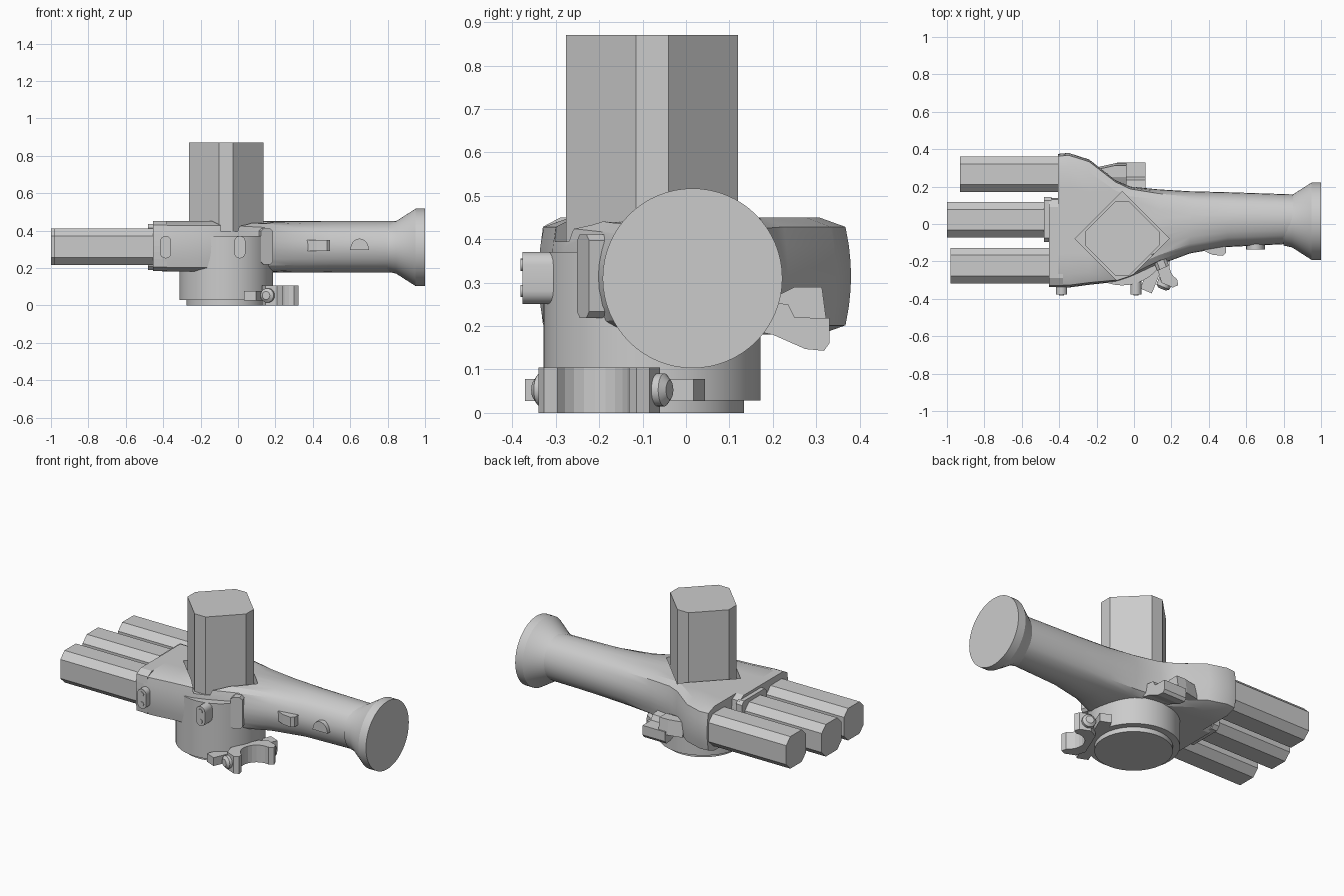
import bpy, bmesh, math
from mathutils import Vector

if "Cube" in bpy.data.objects:
    bpy.data.objects.remove(bpy.data.objects["Cube"])

CX, CY = -0.063, -0.078      # axis of the upright prism and the base
AY, AZ = 0.015, 0.312        # axis of the handle


def finish(name, bm, smooth=False):
    bmesh.ops.recalc_face_normals(bm, faces=bm.faces)
    me = bpy.data.meshes.new(name)
    bm.to_mesh(me)
    bm.free()
    ob = bpy.data.objects.new(name, me)
    bpy.context.collection.objects.link(ob)
    if smooth:
        bpy.ops.object.select_all(action='DESELECT')
        ob.select_set(True)
        bpy.context.view_layer.objects.active = ob
        bpy.ops.object.shade_smooth_by_angle(angle=math.radians(25))
    return ob


def loft(name, rings, smooth=False):
    bm = bmesh.new()
    vs = [[bm.verts.new(p) for p in r] for r in rings]
    n = len(vs[0])
    for a, b in zip(vs, vs[1:]):
        for i in range(n):
            j = (i + 1) % n
            bm.faces.new((a[i], a[j], b[j], b[i]))
    bm.faces.new(vs[0])
    bm.faces.new(vs[-1])
    return finish(name, bm, smooth)


def prism(name, pts, axis, a, b, smooth=False):
    """Extrude a 2D outline along x (pts y,z), y (pts x,z) or z (pts x,y)."""
    put = {'x': lambda p, t: (t, p[0], p[1]),
           'y': lambda p, t: (p[0], t, p[1]),
           'z': lambda p, t: (p[0], p[1], t)}[axis]
    return loft(name, [[put(p, t) for p in pts] for t in (a, b)], smooth)


def circle(cx, cy, r, n=64):
    return [(cx + r * math.cos(2 * math.pi * i / n), cy + r * math.sin(2 * math.pi * i / n)) for i in range(n)]


def octagon(cx, cy, hx, hy, c):
    return [(cx + x, cy + y) for x, y in (
        (hx, c - hy), (hx, hy - c), (hx - c, hy), (c - hx, hy),
        (-hx, hy - c), (-hx, c - hy), (c - hx, -hy), (hx - c, -hy))]


def stadium(cx, cz, hw, hh, n=8):
    """Upright slot outline."""
    pts = []
    for s in (1, -1):
        for i in range(n + 1):
            a = math.pi * i / n
            pts.append((cx + s * hw * math.cos(a), cz + s * (hh - hw + hw * math.sin(a))))
    return pts


def section(x, y0, y1, z0, z1, box):
    """Body slice: blends an ellipse (0) into a chamfered rectangle (1)."""
    k = 1.84
    out = []
    for q in range(4):
        for d in (0, 13, 27, 40, 50, 63, 77):
            a = math.radians(d + 90 * q)
            c, s = math.cos(a), math.sin(a)
            m = 1 + box * (1 / max(abs(c), abs(s), (abs(c) + abs(s)) / k) - 1)
            # sides bulge slightly outward at mid height
            bulge = 1 - 0.05 * box * abs(s * m) ** 2
            out.append((x, (y0 + y1) / 2 + (y1 - y0) / 2 * c * m * bulge,
                        (z0 + z1) / 2 + (z1 - z0) / 2 * s * m))
    return out


# body: flat palm running into a round handle
body = loft("palm_and_handle", [section(*s) for s in (
    (-0.405, -0.34, 0.375, 0.18, 0.45, 1),
    (-0.35, -0.34, 0.38, 0.18, 0.45, 1),
    (-0.24, -0.325, 0.345, 0.18, 0.45, 1),
    (-0.10, -0.31, 0.235, 0.18, 0.45, 1),
    (-0.02, -0.285, 0.20, 0.18, 0.45, 0.9),
    (0.13, -0.22, 0.185, 0.178, 0.45, 0.6),
    (0.30, -0.157, 0.175, 0.175, 0.45, 0.3),
    (0.50, -0.123, 0.17, 0.175, 0.45, 0.1),
    (0.86, -0.105, 0.158, 0.175, 0.45, 0))], True)
front = loft("palm_front_step", [section(x, -0.338, 0.14, 0.183, 0.45, 1) for x in (-0.455, -0.38)])
prism("finger_collar", octagon(0.025, 0.312, 0.12, 0.122, 0.02), 'x', -0.48, -0.44)

# square socket cut into the palm top
h = 0.252
cutter = prism("socket_cutter", [(CX + h, CY), (CX, CY + h), (CX - h, CY), (CX, CY - h)], 'z', 0.395, 0.6)
cutter.hide_render = True
cutter.hide_viewport = True
cutter.display_type = 'WIRE'
cut = body.modifiers.new("socket", 'BOOLEAN')
cut.operation = 'DIFFERENCE'
cut.solver = 'EXACT'
cut.object = cutter

# upright prism: diamond with clipped corners
e, f = 0.198, 0.0375
prism("upright_prism", [(CX + x, CY + y) for x, y in (
    (e, -f), (e, f), (f, e), (-f, e), (-e, f), (-e, -f), (-f, -e), (f, -e))], 'z', 0.36, 0.87)

# three finger bars
for i, (x0, yc) in enumerate(((-0.93, 0.265), (-1.0, 0.022), (-0.98, -0.222))):
    prism(f"finger_bar_{i + 1}", octagon(yc, 0.313, 0.095, 0.098, 0.04), 'x', x0, -0.39)

# flared handle end
loft("flared_end", [[(x, y, z) for y, z in circle(AY, AZ - 0.002, r)] for x, r in
                    ((0.80, 0.13), (0.845, 0.14), (0.95, 0.207), (1.0, 0.207))], True)

# round base
prism("base_drum", circle(CX, CY, 0.25), 'z', 0.028, 0.37, True)
prism("base_foot", circle(CX, CY, 0.212), 'z', 0.0, 0.05, True)

# bosses with pins on the front side
for i, x in enumerate((-0.387, 0.01)):
    prism(f"front_boss_{i + 1}", stadium(x, 0.311, 0.03, 0.06), 'y', -0.377, -0.27, True)
    for dz in (-0.03, 0.03):
        prism(f"boss_pin_{i + 1}", circle(x, 0.311 + dz, 0.014, 16), 'y', -0.381, -0.36, True)

# guard lug and handle buttons
loft("guard_lug", [[(x + dx, y + 0.45 * (x - 0.155), z) for x, z in octagon(0.155, 0.315, 0.031, 0.096, 0.014)]
                   for y, dx in ((-0.237, 0), (-0.15, -0.03))])
prism("slide_button", [(0.335, -0.125), (0.42, -0.165), (0.475, -0.17), (0.492, -0.155), (0.492, -0.05),
                       (0.335, -0.05)], 'z', 0.29, 0.35)
dome = [(0.65 + 0.05 * math.cos(math.pi * i / 12), 0.297 + 0.06 * math.sin(math.pi * i / 12)) for i in range(13)]
prism("round_button", dome, 'y', -0.136, -0.05, True)


# clamp hook beside the base, in its own turned frame (u outward, v along)
def turned(u, v, ang=math.radians(-22.5)):
    return (CX + u * math.cos(ang) - v * math.sin(ang), CY + u * math.sin(ang) + v * math.cos(ang))


arc = [(0.37 - 0.09 * math.cos(t), 0.09 * math.sin(t))
       for t in [math.radians(-80 + 16 * i) for i in range(11)]]
hook = [(0.245, -0.09), (0.285, -0.138), (0.35, -0.138), (0.372, -0.115)] + arc + \
       [(0.372, 0.115), (0.35, 0.138), (0.285, 0.138), (0.245, 0.09)]
prism("clamp_hook", [turned(*p) for p in hook], 'z', 0.0, 0.105)
prism("clamp_bar", [turned(*p) for p in ((0.19, -0.21), (0.258, -0.21), (0.258, 0.21), (0.19, 0.21))],
      'z', 0.027, 0.078)
for s, nm in ((-1, "left"), (1, "right")):
    rings = []
    for v, r in ((0.11, 0.038), (0.155, 0.038), (0.168, 0.022)):
        rings.append([(*turned(0.30 + p, s * v), 0.053 + q) for p, q in circle(0, 0, r, 24)])
    loft(f"clamp_bolt_{nm}", rings, True)

# thumb lever on the back: shallow tray with a raised stop
prism("lever_tray", [(0.15, 0.19), (0.2, 0.18), (0.275, 0.147), (0.318, 0.143), (0.33, 0.16), (0.33, 0.218),
                     (0.25, 0.22), (0.235, 0.25), (0.15, 0.26)], 'x', -0.09, 0.062)
loft("lever_stop", [[(x, y, z) for y, z in ((0.17, 0.2), (yo, 0.2), (yo - 0.012, 0.29), (0.25, 0.29), (0.17, 0.25))]
                    for x, yo in ((-0.19, 0.305), (-0.10, 0.325), (-0.04, 0.325))])
